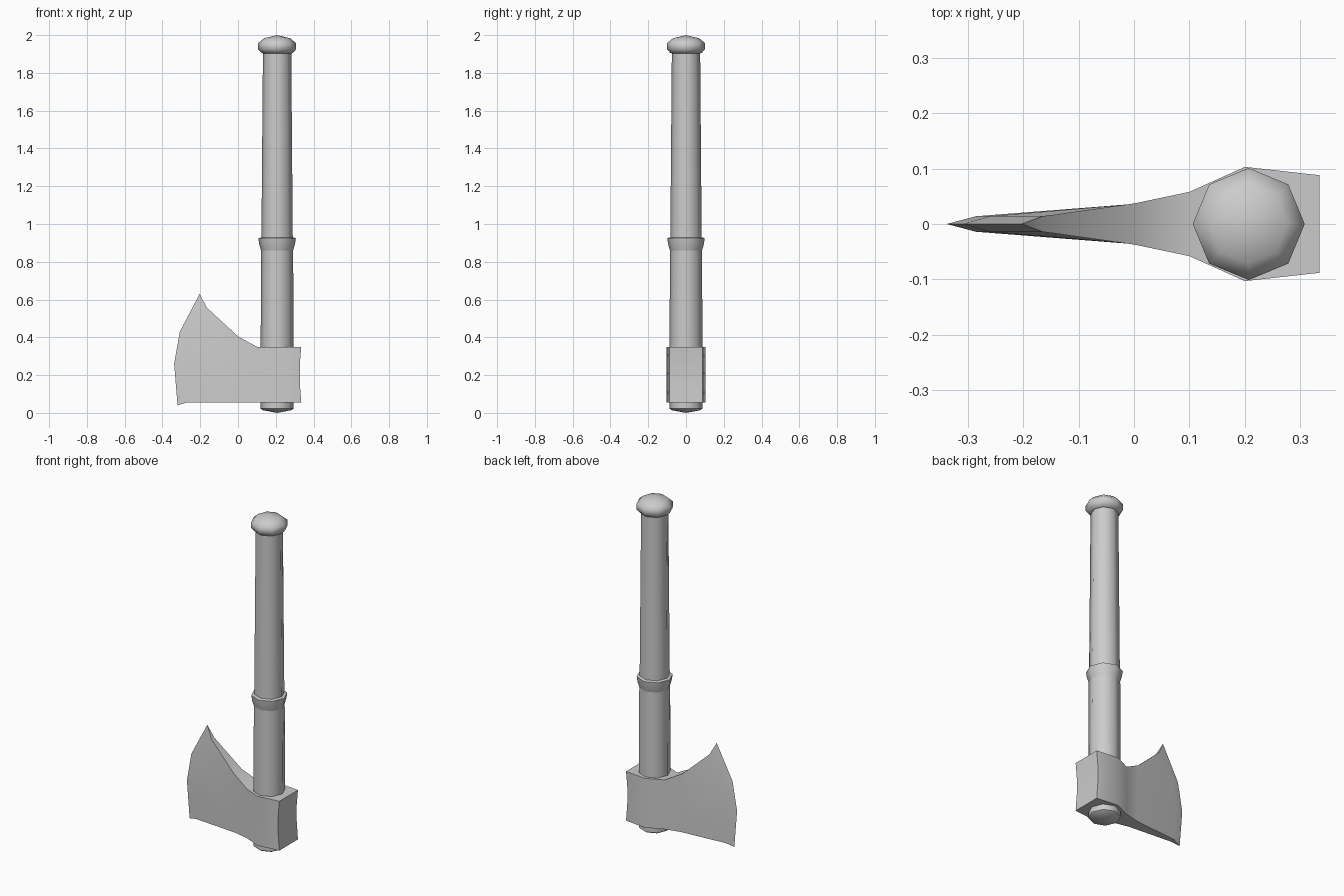
import bpy, bmesh, math

cube = bpy.data.objects.get("Cube")
if cube:
    bpy.data.objects.remove(cube, do_unlink=True)

grey = bpy.data.materials.new("plain_grey")
grey.use_nodes = True
grey.diffuse_color = (0.6, 0.6, 0.6, 1)
grey.node_tree.nodes["Principled BSDF"].inputs["Base Color"].default_value = (0.6, 0.6, 0.6, 1)

AXIS_X = 0.207  # handle centre line
SIDES = 8


def finish(name, bm, angle):
    bmesh.ops.remove_doubles(bm, verts=bm.verts, dist=1e-5)
    bmesh.ops.recalc_face_normals(bm, faces=bm.faces)
    mesh = bpy.data.meshes.new(name)
    bm.to_mesh(mesh)
    bm.free()
    mesh.materials.append(grey)
    obj = bpy.data.objects.new(name, mesh)
    bpy.context.collection.objects.link(obj)
    bpy.ops.object.select_all(action='DESELECT')
    obj.select_set(True)
    bpy.context.view_layer.objects.active = obj
    bpy.ops.object.shade_smooth_by_angle(angle=math.radians(angle))
    return obj


def lathe(name, profile):
    """Eight-sided turned part from (radius, height) pairs; radius 0 is a tip."""
    bm = bmesh.new()
    rings = []
    for r, z in profile:
        rings.append([bm.verts.new((AXIS_X + r * math.cos(math.tau * i / SIDES),
                                    r * math.sin(math.tau * i / SIDES), z))
                      for i in range(SIDES)])
    for a, b in zip(rings, rings[1:]):
        for i in range(SIDES):
            j = (i + 1) % SIDES
            bm.faces.new((a[i], a[j], b[j], b[i]))
    bmesh.ops.dissolve_degenerate(bm, dist=1e-5, edges=bm.edges)
    return finish(name, bm, 48)


# Handle with its pointed foot, collar and domed pommel
lathe("handle_lower", [(0, 0), (0.075, 0.014), (0.087, 0.022), (0.087, 0.35), (0.085, 0.87)])
lathe("handle_collar", [(0.085, 0.86), (0.095, 0.895), (0.099, 0.925), (0.082, 0.93)])
lathe("handle_grip", [(0.083, 0.92), (0.075, 1.91)])
lathe("pommel", [(0.074, 1.903), (0.082, 1.905), (0.101, 1.925), (0.101, 1.957),
                 (0.07, 1.983), (0, 2.0)])

# Axe head: each column runs from poll to cutting edge as
# (half thickness, [(x, z) from bottom to top])
LEVELS = (0.055, 0.16, 0.26, 0.35)
columns = [
    (0.088, list(zip((0.335, 0.327, 0.327, 0.335), LEVELS))),
    (0.103, [(0.2, z) for z in LEVELS]),
    (0.058, [(0.1, z) for z in LEVELS]),
    (0.037, [(0.01, 0.055), (0.01, 0.17), (0.01, 0.29), (0.0, 0.405)]),
    (0.014, [(-0.27, 0.055), (-0.285, 0.24), (-0.26, 0.41), (-0.165, 0.557)]),
    (0.0, [(-0.32, 0.04), (-0.338, 0.26), (-0.308, 0.43), (-0.203, 0.63)]),
]

bm = bmesh.new()
grid = {}
for side in (-1, 1):
    for c, (half, points) in enumerate(columns):
        for r, (x, z) in enumerate(points):
            if half == 0 and side == 1:
                grid[side, c, r] = grid[-1, c, r]  # both cheeks share the edge
            else:
                grid[side, c, r] = bm.verts.new((x, side * half, z))


def face(*keys):
    bm.faces.new(list(dict.fromkeys(grid[k] for k in keys)))


last, top = len(columns) - 1, len(LEVELS) - 1
for c in range(last):
    for side in (-1, 1):
        for r in range(top):
            face((side, c, r), (side, c + 1, r), (side, c + 1, r + 1), (side, c, r + 1))
    for r in (0, top):
        face((-1, c, r), (1, c, r), (1, c + 1, r), (-1, c + 1, r))
for r in range(top):
    face((-1, 0, r), (1, 0, r), (1, 0, r + 1), (-1, 0, r + 1))
finish("axe_head", bm, 45)
